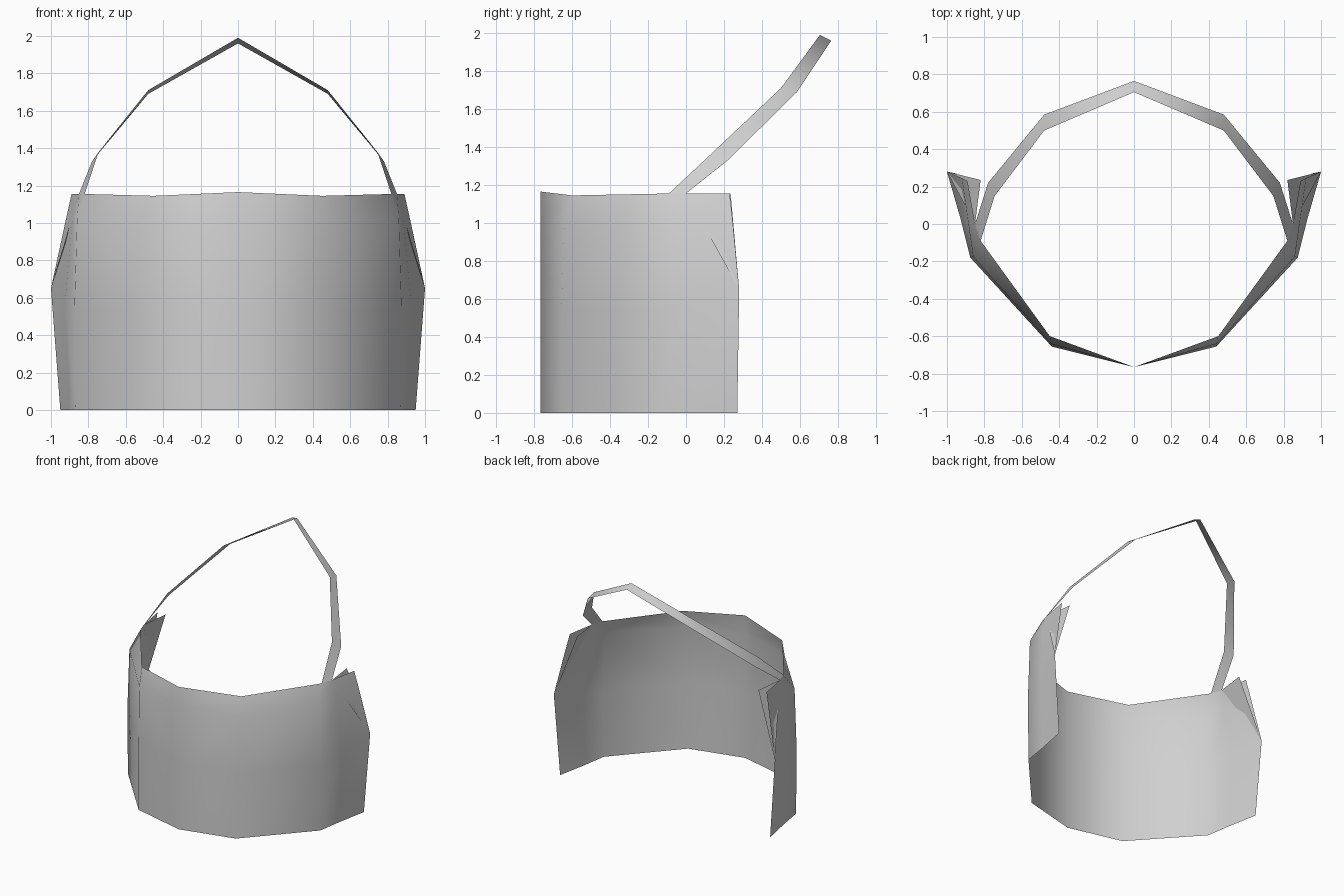
import bpy

if "Cube" in bpy.data.objects:
    bpy.data.objects.remove(bpy.data.objects["Cube"])

grey = bpy.data.materials.new("light grey")
grey.diffuse_color = (0.63, 0.63, 0.63, 1)
grey.use_nodes = True
grey.node_tree.nodes["Principled BSDF"].inputs["Base Color"].default_value = grey.diffuse_color


def surface(name, columns, smooth_angle=1.3):
    """Skin a grid of columns on the right half, then mirror it to the left."""
    n = len(columns[0])
    verts = [p for col in columns for p in col]
    faces = [(i * n + j, (i + 1) * n + j, (i + 1) * n + j + 1, i * n + j + 1)
             for i in range(len(columns) - 1) for j in range(n - 1)]
    return add_mesh(name, verts, faces, smooth_angle)


def add_mesh(name, verts, faces, smooth_angle):
    mesh = bpy.data.meshes.new(name)
    mesh.from_pydata(verts, [], faces)
    mesh.materials.append(grey)
    ob = bpy.data.objects.new(name, mesh)
    bpy.context.collection.objects.link(ob)
    bpy.context.view_layer.objects.active = ob
    ob.select_set(True)
    mirror = ob.modifiers.new("mirror", 'MIRROR')
    mirror.merge_threshold = 0.001
    bpy.ops.object.modifier_apply(modifier=mirror.name)
    bpy.ops.object.shade_smooth_by_angle(angle=smooth_angle)
    ob.select_set(False)
    return ob


# Curved front panel: columns run from the centre to the open side edge
surface("front_panel", [
    [(0, -0.765, 0), (0, -0.765, 0.55), (0, -0.765, 1.02), (0, -0.765, 1.165)],
    [(0.44, -0.655, 0), (0.44, -0.655, 0.55), (0.445, -0.64, 1.0), (0.45, -0.60, 1.145)],
    [(0.87, -0.18, 0), (0.875, -0.18, 0.53), (0.86, -0.175, 1.02), (0.82, -0.09, 1.155)],
    [(0.90, 0.01, 0), (0.925, 0.02, 0.57), (0.885, 0.0, 1.02), (0.85, 0.0, 1.155)],
    [(0.95, 0.27, 0), (1.0, 0.28, 0.65), (0.92, 0.245, 1.02), (0.89, 0.23, 1.155)],
])

# Folded triangular flap inside each side edge
add_mesh("side_flap",
         [(0.85, 0.0, 1.155), (1.0, 0.28, 0.65), (0.82, 0.235, 1.155)],
         [(0, 1, 2)], 0.5)

# Thin strap looping up and back from the panel's top edge
surface("strap", [
    [(0, 0.765, 1.96), (0, 0.705, 1.99)],
    [(0.48, 0.585, 1.69), (0.48, 0.50, 1.71)],
    [(0.78, 0.22, 1.33), (0.745, 0.15, 1.38)],
    [(0.85, 0.0, 1.155), (0.82, -0.09, 1.155)],
])
